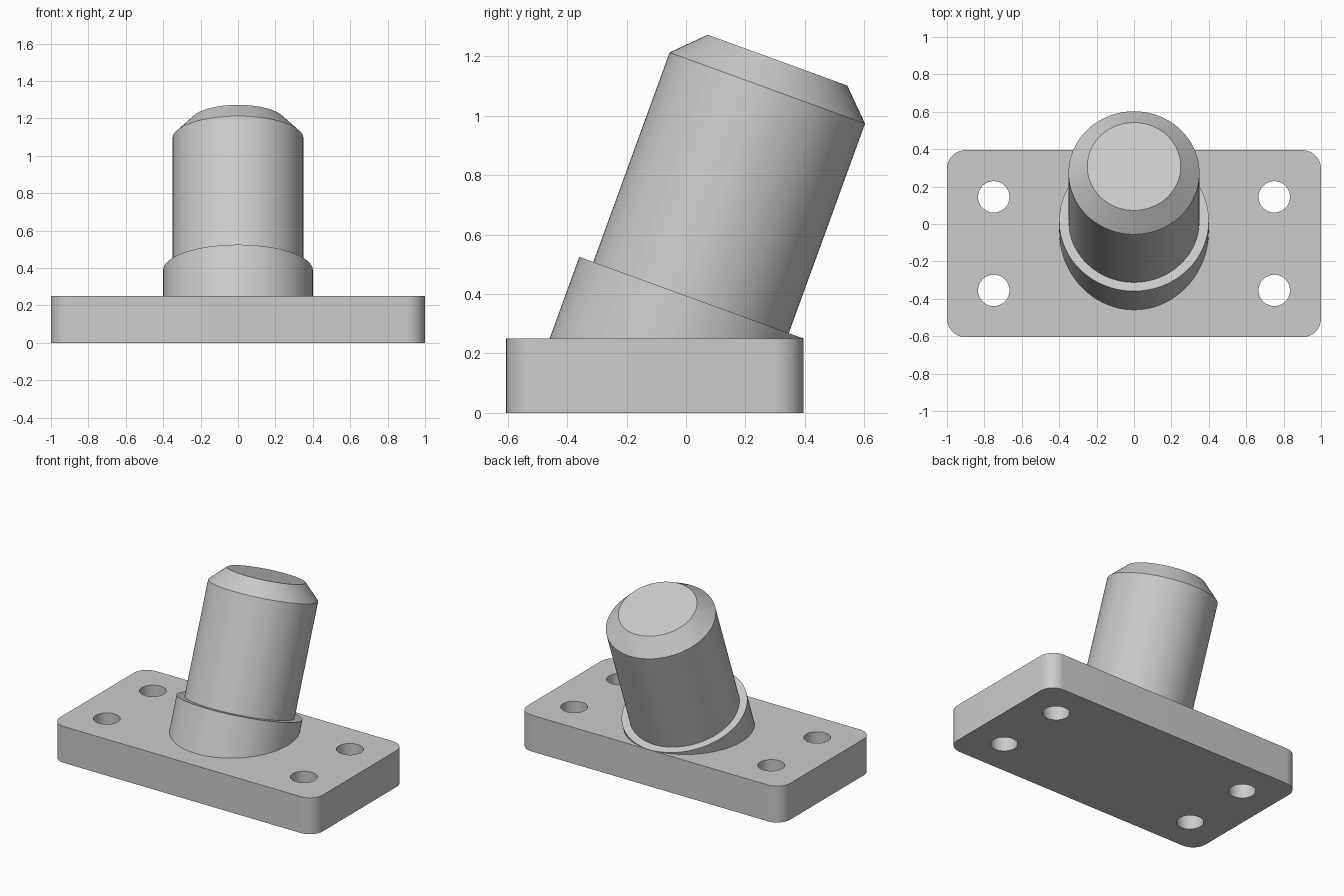
import bpy
import bmesh
from math import radians, pi
from mathutils import Matrix, Vector

if "Cube" in bpy.data.objects:
    bpy.data.objects.remove(bpy.data.objects["Cube"], do_unlink=True)

PLATE_TOP = 0.25
PLATE_Y = -0.105
TILT = Matrix.Translation((0, 0.017, 0.388)) @ Matrix.Rotation(radians(-20), 4, 'X')

grey = bpy.data.materials.new("plain grey")
grey.use_nodes = True
grey.diffuse_color = (0.6, 0.6, 0.6, 1)
grey.node_tree.nodes["Principled BSDF"].inputs["Base Color"].default_value = grey.diffuse_color


def add_object(name, bm):
    bmesh.ops.recalc_face_normals(bm, faces=bm.faces)
    mesh = bpy.data.meshes.new(name)
    bm.to_mesh(mesh)
    bm.free()
    mesh.materials.append(grey)
    obj = bpy.data.objects.new(name, mesh)
    bpy.context.collection.objects.link(obj)
    return obj


def select_only(obj):
    bpy.ops.object.select_all(action='DESELECT')
    obj.select_set(True)
    bpy.context.view_layer.objects.active = obj


def smooth(obj):
    select_only(obj)
    bpy.ops.object.shade_smooth_by_angle(angle=radians(30))


def lathe(profile):
    """Revolve (radius, height) points about z, then tilt into place."""
    bm = bmesh.new()
    verts = [bm.verts.new((r, 0, h)) for r, h in profile]
    edges = [bm.edges.new(pair) for pair in zip(verts, verts[1:])]
    bmesh.ops.spin(bm, geom=verts + edges, cent=(0, 0, 0), axis=(0, 0, 1),
                   angle=2 * pi, steps=96, use_duplicate=False)
    bmesh.ops.remove_doubles(bm, verts=bm.verts, dist=0.0001)
    bm.transform(TILT)
    return bm


# Base plate with rounded vertical corners
bm = bmesh.new()
bmesh.ops.create_cube(bm, size=1, matrix=Matrix.Translation((0, PLATE_Y, PLATE_TOP / 2))
                      @ Matrix.Diagonal((2, 1, PLATE_TOP, 1)))
uprights = [e for e in bm.edges if abs(e.verts[0].co.z - e.verts[1].co.z) > 0.1]
bmesh.ops.bevel(bm, geom=uprights, offset=0.1, offset_type='OFFSET',
                segments=12, profile=0.5, affect='EDGES')
plate = add_object("base_plate", bm)

# Four bolt holes cut right through the plate
bm = bmesh.new()
for x in (-0.75, 0.75):
    for dy in (-0.25, 0.25):
        bmesh.ops.create_cone(bm, cap_ends=True, segments=48, radius1=0.084, radius2=0.084,
                              depth=1, matrix=Matrix.Translation((x, PLATE_Y + dy, 0.1)))
cutter = add_object("hole_cutter", bm)
cutter.hide_render = True
cut = plate.modifiers.new("bolt holes", 'BOOLEAN')
cut.operation = 'DIFFERENCE'
cut.solver = 'EXACT'
cut.object = cutter
select_only(plate)
bpy.ops.object.modifier_apply(modifier=cut.name)
bpy.data.objects.remove(cutter, do_unlink=True)
smooth(plate)

# Tilted collar, trimmed where it meets the plate
bm = lathe([(0.4, -0.5), (0.4, 0), (0.35, 0)])
bmesh.ops.bisect_plane(bm, geom=bm.verts[:] + bm.edges[:] + bm.faces[:],
                       plane_co=Vector((0, 0, PLATE_TOP)), plane_no=Vector((0, 0, 1)),
                       clear_inner=True)
smooth(add_object("collar", bm))

# Tilted peg with a chamfered end
smooth(add_object("peg", lathe([(0.35, 0), (0.35, 0.75), (0.25, 0.85), (0, 0.85)])))
